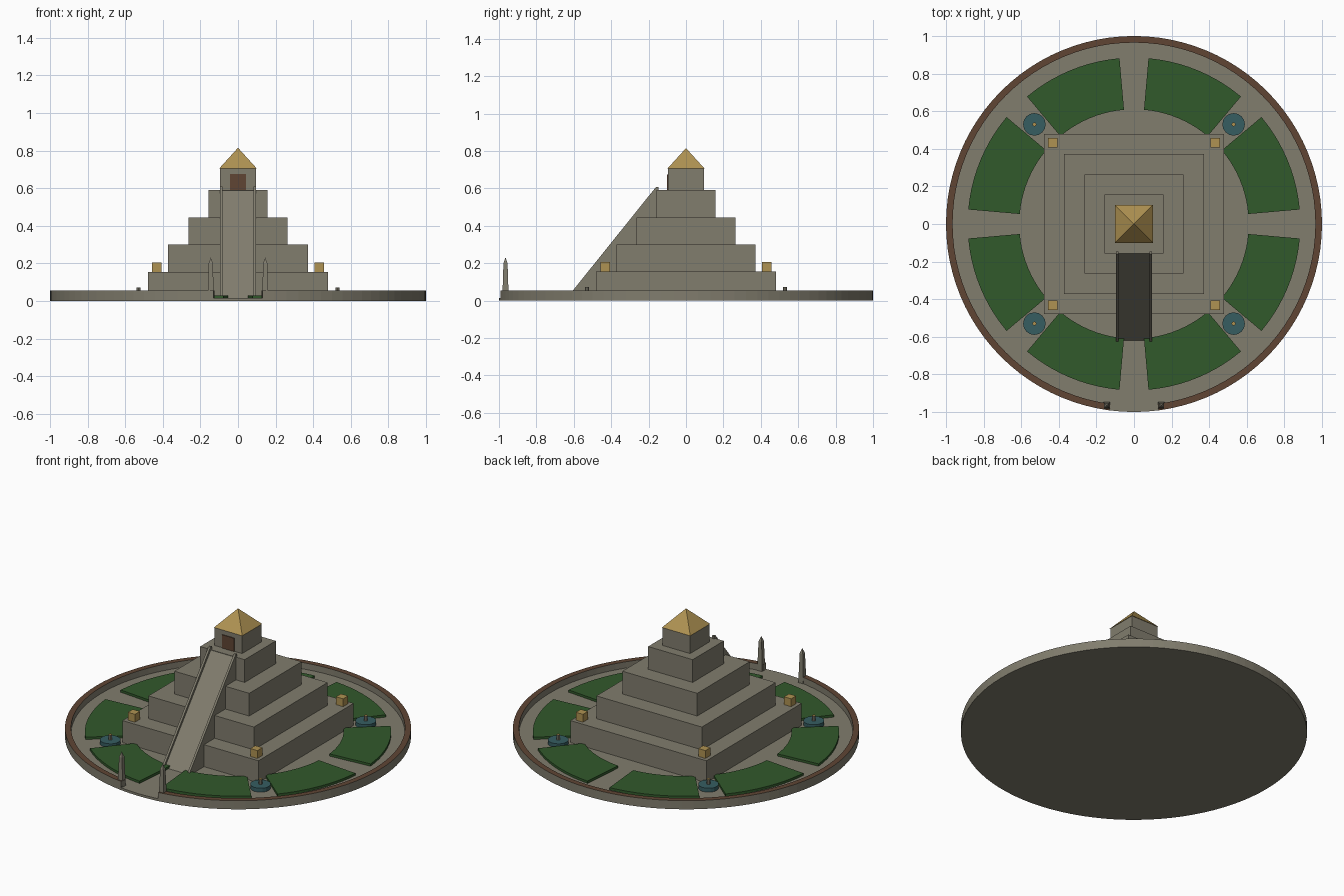
import bpy
import bmesh
from math import sin, cos, radians, pi

cube = bpy.data.objects.get("Cube")
if cube:
    bpy.data.objects.remove(cube, do_unlink=True)


def material(name, r, g, b):
    m = bpy.data.materials.new(name)
    m.use_nodes = True
    m.diffuse_color = (r, g, b, 1)
    m.node_tree.nodes["Principled BSDF"].inputs["Base Color"].default_value = (r, g, b, 1)
    return m


STONE = material("stone", 0.22, 0.205, 0.155)
BROWN = material("brown clay", 0.115, 0.06, 0.034)
GOLD = material("gold", 0.43, 0.29, 0.085)
GREEN = material("garden green", 0.031, 0.10, 0.024)
TEAL = material("water teal", 0.037, 0.11, 0.12)

GROUND = 0.015


def finish(name, bm, mats, rule=None):
    """Turn a bmesh into an object; rule picks a material index per face."""
    bmesh.ops.recalc_face_normals(bm, faces=bm.faces)
    if rule:
        for f in bm.faces:
            f.material_index = rule(f)
    me = bpy.data.meshes.new(name)
    bm.to_mesh(me)
    bm.free()
    for m in mats:
        me.materials.append(m)
    ob = bpy.data.objects.new(name, me)
    bpy.context.collection.objects.link(ob)
    return ob


def top_is_second(f):
    return 1 if f.normal.z > 0.9 else 0


def prism(bm, bottom, top):
    """Join two matching loops of points into a closed solid."""
    lo = [bm.verts.new(p) for p in bottom]
    hi = [bm.verts.new(p) for p in top]
    bm.faces.new(lo)
    bm.faces.new(hi)
    n = len(lo)
    for i in range(n):
        j = (i + 1) % n
        bm.faces.new((lo[i], lo[j], hi[j], hi[i]))


def square(cx, cy, half, z):
    return [(cx + sx * half, cy + sy * half, z)
            for sx, sy in ((-1, -1), (1, -1), (1, 1), (-1, 1))]


def block(name, mat, cx, cy, z0, z1, half, top_half=None):
    bm = bmesh.new()
    prism(bm, square(cx, cy, half, z0), square(cx, cy, top_half or half, z1))
    return finish(name, bm, [mat])


def cylinder(name, mats, cx, cy, z0, z1, radius, sides, rule=None):
    bm = bmesh.new()
    ring = [(cx + radius * cos(2 * pi * i / sides), cy + radius * sin(2 * pi * i / sides))
            for i in range(sides)]
    prism(bm, [(x, y, z0) for x, y in ring], [(x, y, z1) for x, y in ring])
    return finish(name, bm, mats, rule)


def arc_slab(name, mats, r0, r1, a0, a1, z0, z1, steps, rule=None):
    """Ring sector between two radii and two angles in degrees."""
    bm = bmesh.new()
    rows = []
    for i in range(steps + 1):
        a = radians(a0 + (a1 - a0) * i / steps)
        rows.append([bm.verts.new((r * cos(a), r * sin(a), z))
                     for r, z in ((r0, z0), (r1, z0), (r1, z1), (r0, z1))])
    for p, q in zip(rows, rows[1:]):
        for k in range(4):
            m = (k + 1) % 4
            bm.faces.new((p[k], p[m], q[m], q[k]))
    bm.faces.new(rows[0])
    bm.faces.new(rows[-1])
    return finish(name, bm, mats, rule)


def pyramid(name, mat, cx, cy, half, z0, z1):
    bm = bmesh.new()
    base = [bm.verts.new(p) for p in square(cx, cy, half, z0)]
    tip = bm.verts.new((cx, cy, z1))
    bm.faces.new(base)
    for i in range(4):
        bm.faces.new((base[i], base[(i + 1) % 4], tip))
    return finish(name, bm, [mat])


def side_profile(name, mat, x0, x1, points):
    """Extrude a y-z outline across x."""
    bm = bmesh.new()
    prism(bm, [(x0, y, z) for y, z in points], [(x1, y, z) for y, z in points])
    return finish(name, bm, [mat])


# Round plaza and its boundary wall, open at the front
cylinder("plaza", [STONE], 0, 0, 0, GROUND, 1, 96)
arc_slab("boundary_wall", [STONE, BROWN], 0.965, 1, -82.5, 262.5,
         GROUND, 0.055, 92, top_is_second)

# Stepped tiers, shrine and roof
level = GROUND
for i, (half, top) in enumerate(((0.48, 0.155), (0.372, 0.30), (0.264, 0.445), (0.157, 0.59))):
    block(f"tier_{i + 1}", STONE, 0, 0, level, top, half)
    level = top
block("shrine", STONE, 0, 0, level, 0.705, 0.097)
pyramid("shrine_roof", GOLD, 0, 0, 0.1, 0.705, 0.815)
side_profile("shrine_door", BROWN, -0.042, 0.042,
             [(-0.09, level), (-0.102, level), (-0.102, 0.675), (-0.09, 0.675)])

# Front ramp with raised side rails
foot, head = -0.62, -0.155
side_profile("ramp", STONE, -0.085, 0.085, [(foot, GROUND), (head, level), (head, GROUND)])
for side, label in ((1, "left"), (-1, "right")):
    side_profile(f"{label}_ramp_rail", STONE, side * 0.082, side * 0.096,
                 [(foot - 0.004, GROUND), (foot - 0.004, GROUND + 0.015),
                  (head - 0.005, level + 0.018), (head + 0.008, level + 0.018),
                  (head + 0.008, level), (head, GROUND)])

# Garden beds, two in each quadrant
for quarter in range(4):
    for start in (5, 50):
        a = quarter * 90 + start
        arc_slab(f"garden_bed_{a}", [GREEN], 0.61, 0.885, a, a + 35, GROUND, 0.03, 10)

# Corner braziers, fountains and gate obelisks
for sx, xl in ((1, "left"), (-1, "right")):
    for sy, yl in ((-1, "front"), (1, "back")):
        tag = f"{yl}_{xl}"
        block(f"{tag}_brazier", GOLD, sx * 0.432, sy * 0.432, 0.155, 0.205, 0.025)
        fx, fy = sx * 0.53, sy * 0.53
        cylinder(f"{tag}_pool", [TEAL], fx, fy, GROUND, 0.04, 0.06, 16)
        cylinder(f"{tag}_fountain_post", [STONE, GOLD], fx, fy, 0.04, 0.072, 0.011, 8,
                 top_is_second)
    block(f"{xl}_obelisk", STONE, sx * 0.145, -0.965, GROUND, 0.2, 0.017, 0.011)
    pyramid(f"{xl}_obelisk_tip", STONE, sx * 0.145, -0.965, 0.011, 0.2, 0.232)
